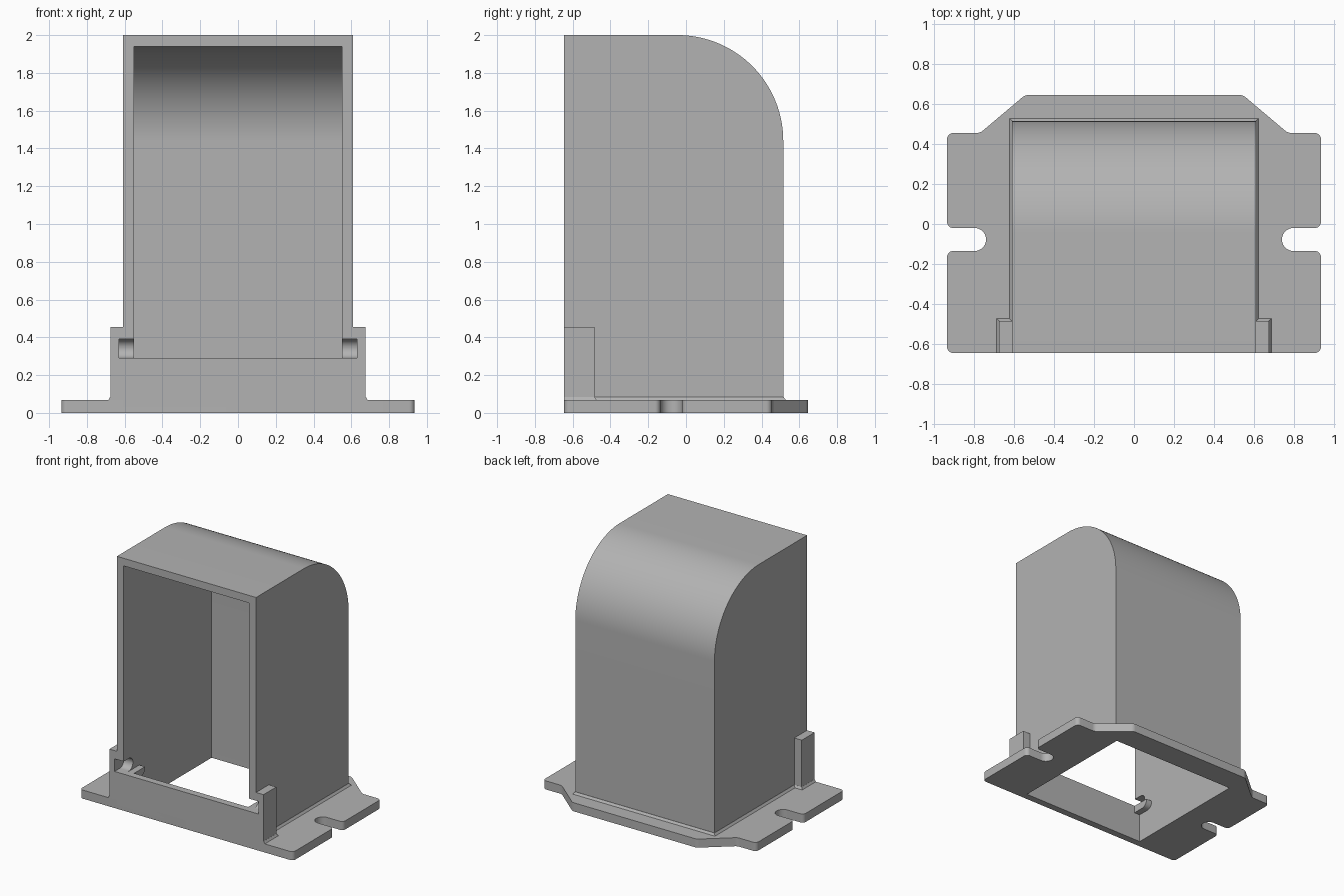
import bpy, bmesh, math
from mathutils import Vector

cube = bpy.data.objects.get("Cube")
if cube:
    bpy.data.objects.remove(cube, do_unlink=True)

grey = bpy.data.materials.new("light_grey")
grey.use_nodes = True
GREY = (0.45, 0.45, 0.45, 1)
grey.diffuse_color = GREY
grey.node_tree.nodes["Principled BSDF"].inputs["Base Color"].default_value = GREY

FRONT = -0.645


def rounded(corners, steps):
    """Outline from (u, v, radius) corners, with arcs where radius > 0."""
    out = []
    for i, (u, v, r) in enumerate(corners):
        p = Vector((u, v))
        if r == 0:
            out.append(p)
            continue
        a = (Vector(corners[i - 1][:2]) - p).normalized()
        b = (Vector(corners[(i + 1) % len(corners)][:2]) - p).normalized()
        half = a.angle(b) / 2
        centre = p + (a + b).normalized() * r / math.sin(half)
        start = p + a * r / math.tan(half) - centre
        end = p + b * r / math.tan(half) - centre
        sweep = start.angle(end)
        for k in range(steps + 1):
            t = k / steps
            out.append(centre + (start * math.sin((1 - t) * sweep)
                                 + end * math.sin(t * sweep)) / math.sin(sweep))
    return out


def prism(name, corners, lo, hi, axis, steps=8, inset=None):
    """Extrude an outline along x (outline in y, z) or z (outline in x, y)."""
    bm = bmesh.new()
    place = (lambda p: (lo, p.x, p.y)) if axis == "x" else (lambda p: (p.x, p.y, lo))
    face = bm.faces.new([bm.verts.new(place(p)) for p in rounded(corners, steps)])
    made = bmesh.ops.extrude_face_region(bm, geom=[face])["geom"]
    top = [g for g in made if isinstance(g, bmesh.types.BMVert)]
    move = Vector((hi - lo, 0, 0)) if axis == "x" else Vector((0, 0, hi - lo))
    bmesh.ops.translate(bm, verts=top, vec=move)
    if inset:
        for v in top:
            v.co = inset(v.co)
    bmesh.ops.recalc_face_normals(bm, faces=bm.faces)
    mesh = bpy.data.meshes.new(name)
    bm.to_mesh(mesh)
    bm.free()
    mesh.materials.append(grey)
    obj = bpy.data.objects.new(name, mesh)
    bpy.context.collection.objects.link(obj)
    return obj


def rect(u0, u1, v0, v1):
    return [(u0, v0, 0), (u1, v0, 0), (u1, v1, 0), (u0, v1, 0)]


def select(obj):
    bpy.ops.object.select_all(action="DESELECT")
    obj.select_set(True)
    bpy.context.view_layer.objects.active = obj


def cut(obj, *cutters):
    select(obj)
    for c in cutters:
        mod = obj.modifiers.new("cut", "BOOLEAN")
        mod.operation = "DIFFERENCE"
        mod.solver = "EXACT"
        mod.object = c
        bpy.ops.object.modifier_apply(modifier=mod.name)


# Cutters: the hollow with its front opening, and a round-ended slot each side
hollow = prism("hollow_cutter", [(-0.59, -0.1, 0), (0.455, -0.1, 0), (0.455, 1.94, 0.5),
                                 (-0.8, 1.94, 0), (-0.8, 0.29, 0), (-0.59, 0.29, 0)],
               -0.55, 0.55, "x", 32)
slot_profile = [(-0.8, 0.29, 0), (-0.53, 0.29, 0.0499), (-0.53, 0.39, 0.0499), (-0.8, 0.39, 0)]
slots = [prism("slot_cutter", slot_profile, *sorted((s * 0.5, s * 0.63)), "x")
         for s in (-1, 1)]
cutters = [hollow] + slots
for c in cutters:
    c.hide_render = True

# Hood with a rounded upper back edge
hood = prism("hood", [(FRONT, 0.03, 0), (0.515, 0.03, 0), (0.515, 2, 0.56), (FRONT, 2, 0)],
             -0.61, 0.61, "x", 32)
cut(hood, *cutters)
parts = [hood]

# Mounting plate: one half outline with an open screw notch, mirrored
half = [(0.935, FRONT, 0.03), (0.935, -0.135, 0.03), (0.74, -0.135, 0.057),
        (0.74, -0.02, 0.057), (0.935, -0.02, 0.03), (0.935, 0.455, 0.03),
        (0.77, 0.455, 0.05), (0.545, 0.645, 0.05)]
plate = prism("mounting_plate", half + [(-x, y, r) for x, y, r in reversed(half)],
              0, 0.068, "z")
cut(plate, hollow)
parts.append(plate)

# Sloped skirt where the hood meets the plate
skirt = prism("hood_skirt", rect(-0.63, 0.63, FRONT, 0.535), 0.06, 0.085, "z",
              inset=lambda p: Vector((math.copysign(0.611, p.x), min(p.y, 0.516), p.z)))
cut(skirt, hollow)
parts.append(skirt)

# Side ears, their skirts and the small inner cradles
for s, side in ((1, "left"), (-1, "right")):
    span = sorted((s * 0.58, s * 0.675))
    ear = prism(side + "_ear", rect(*span, FRONT, -0.485), 0.03, 0.455, "z")
    cut(ear, slots[0 if s < 0 else 1])
    ear_skirt = prism(side + "_ear_skirt", rect(*sorted((s * 0.58, s * 0.692)), FRONT, -0.468),
                      0.06, 0.085, "z",
                      inset=lambda p: Vector((math.copysign(min(abs(p.x), 0.676), p.x),
                                              min(p.y, -0.484), p.z)))
    cradle = prism(side + "_cradle", [(-0.595, 0.23, 0), (-0.45, 0.23, 0.05),
                                      (-0.45, 0.288, 0), (-0.595, 0.288, 0)],
                   *sorted((s * 0.5, s * 0.56)), "x")
    parts += [ear, ear_skirt, cradle]

for c in cutters:
    bpy.data.objects.remove(c, do_unlink=True)
for obj in parts:
    select(obj)
    bpy.ops.object.shade_smooth_by_angle(angle=math.radians(25))
